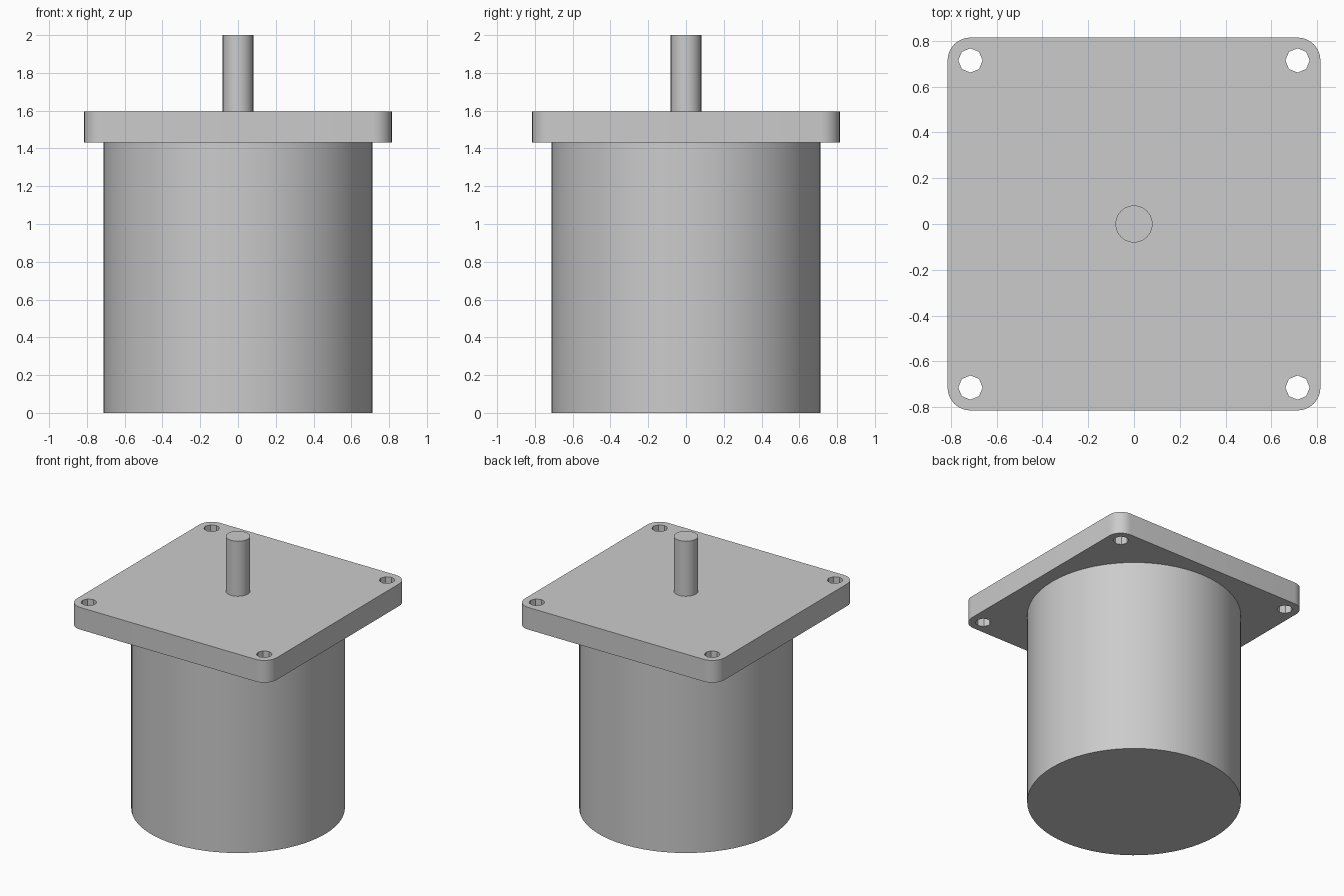
import bpy, bmesh
from math import cos, sin, pi, radians

cube = bpy.data.objects.get("Cube")
if cube:
    bpy.data.objects.remove(cube, do_unlink=True)

metal = bpy.data.materials.new("grey metal")
metal.use_nodes = True
grey = (0.6, 0.6, 0.6, 1)
metal.diffuse_color = grey
metal.node_tree.nodes["Principled BSDF"].inputs["Base Color"].default_value = grey


def arc(cx, cy, r, start, sweep, steps, closed=False):
    """Points along an arc; a closed arc leaves out the repeated end point."""
    count = steps if closed else steps + 1
    return [(cx + r * cos(start + sweep * i / steps),
             cy + r * sin(start + sweep * i / steps)) for i in range(count)]


def circle(cx, cy, r, sides):
    return arc(cx, cy, r, 0, 2 * pi, sides, closed=True)


def extruded(name, outlines, z0, z1):
    """Fill the first outline, leave the others as holes, and extrude upward."""
    bm = bmesh.new()
    for outline in outlines:
        verts = [bm.verts.new((x, y, z0)) for x, y in outline]
        for a, b in zip(verts, verts[1:] + verts[:1]):
            bm.edges.new((a, b))
    if len(outlines) == 1:
        bm.faces.new(bm.verts)
    else:
        bmesh.ops.triangle_fill(bm, edges=bm.edges[:], use_beauty=True)
    top = bmesh.ops.extrude_face_region(bm, geom=bm.faces[:], use_keep_orig=True)
    raised = [v for v in top["geom"] if isinstance(v, bmesh.types.BMVert)]
    bmesh.ops.translate(bm, verts=raised, vec=(0, 0, z1 - z0))
    bmesh.ops.recalc_face_normals(bm, faces=bm.faces[:])
    mesh = bpy.data.meshes.new(name)
    bm.to_mesh(mesh)
    bm.free()
    mesh.materials.append(metal)
    obj = bpy.data.objects.new(name, mesh)
    bpy.context.collection.objects.link(obj)
    bpy.ops.object.select_all(action="DESELECT")
    obj.select_set(True)
    bpy.context.view_layer.objects.active = obj
    bpy.ops.object.shade_smooth_by_angle(angle=radians(30))
    return obj


base_z, flange_z, shaft_z = 1.432, 1.595, 2.0
half, corner, hole_at = 0.814, 0.1, 0.714

# Cylindrical housing
extruded("motor_body", [circle(0, 0, 0.713, 64)], 0, base_z)

# Square flange with rounded corners and four bolt holes
quadrants = [(1, 1), (-1, 1), (-1, -1), (1, -1)]
outline = []
for i, (sx, sy) in enumerate(quadrants):
    inner = half - corner
    outline += arc(sx * inner, sy * inner, corner, i * pi / 2, pi / 2, 8)
holes = [circle(sx * hole_at, sy * hole_at, 0.053, 8) for sx, sy in quadrants]
extruded("mounting_flange", [outline] + holes, base_z, flange_z)

# Output shaft
extruded("output_shaft", [circle(0, 0, 0.081, 32)], flange_z, shaft_z)
